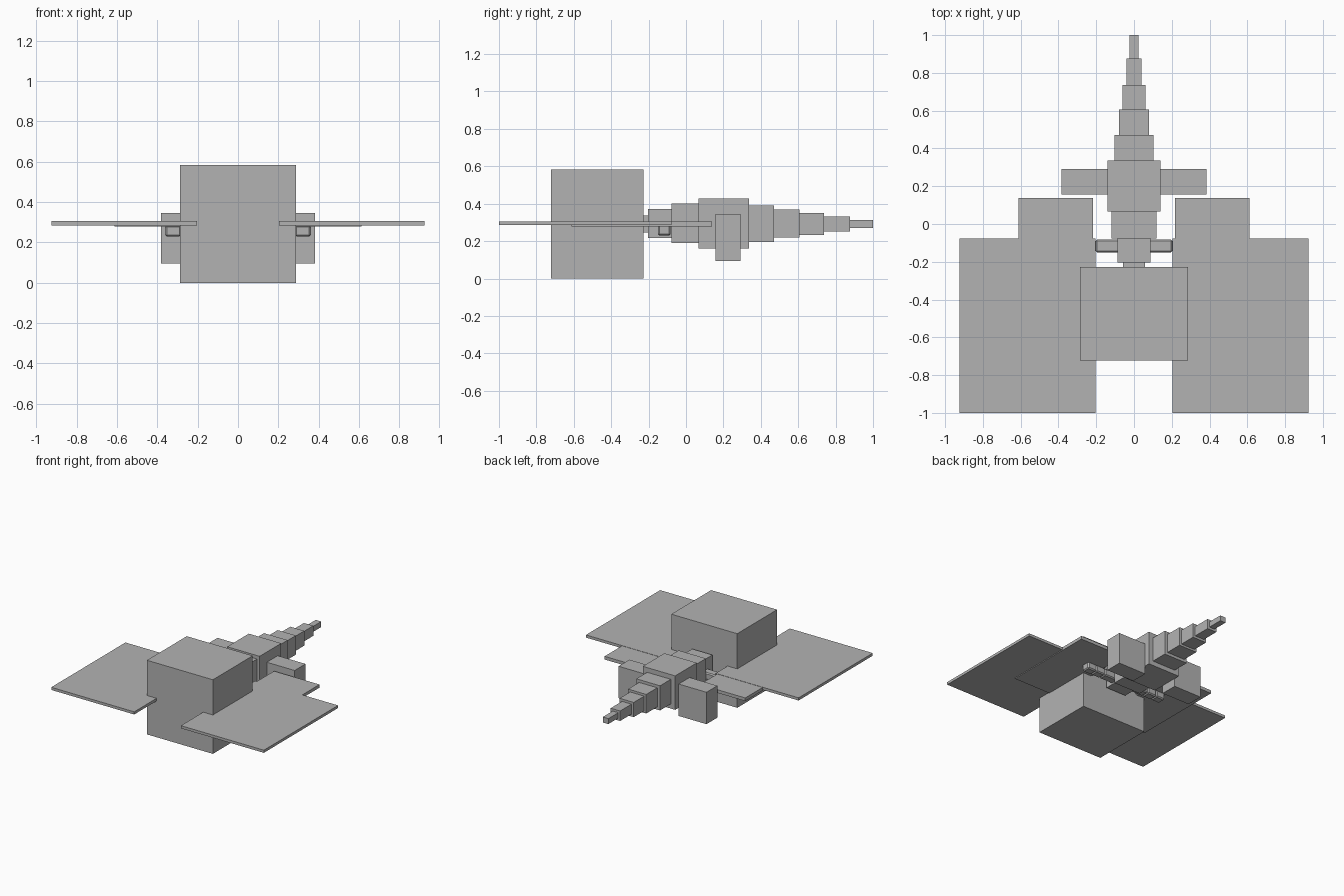
import bpy
import bmesh

if "Cube" in bpy.data.objects:
    bpy.data.objects.remove(bpy.data.objects["Cube"], do_unlink=True)

# One plain grey for the whole model
grey = bpy.data.materials.new("plain grey")
grey.use_nodes = True
colour = (0.45, 0.45, 0.45, 1.0)
grey.diffuse_color = colour
grey.node_tree.nodes["Principled BSDF"].inputs["Base Color"].default_value = colour


def box(name, x, y, z, bevel=0.0):
    """Box spanning the given (min, max) ranges, optionally chamfered."""
    bm = bmesh.new()
    bmesh.ops.create_cube(bm, size=1.0)
    for v in bm.verts:
        for i, (lo, hi) in enumerate((x, y, z)):
            v.co[i] = lo if v.co[i] < 0 else hi
    if bevel:
        bmesh.ops.bevel(bm, geom=bm.edges[:], offset=bevel, segments=1,
                        affect='EDGES', profile=0.5)
    bmesh.ops.recalc_face_normals(bm, faces=bm.faces[:])
    mesh = bpy.data.meshes.new(name)
    bm.to_mesh(mesh)
    bm.free()
    mesh.materials.append(grey)
    obj = bpy.data.objects.new(name, mesh)
    bpy.context.collection.objects.link(obj)
    return obj


def pair(name, x, y, z, bevel=0.0):
    """The same box on the left (+x) and the right (-x)."""
    box("left_" + name, x, y, z, bevel)
    box("right_" + name, (-x[1], -x[0]), y, z, bevel)


# Big block head
box("head", (-0.287, 0.287), (-0.722, -0.227), (0.0, 0.583))

# Neck, body and tapering tail: name, half width, y start, y end, bottom, top
segments = [
    ("neck", 0.058, -0.227, -0.200, 0.247, 0.338),
    ("shoulders", 0.088, -0.203, -0.072, 0.217, 0.372),
    ("chest", 0.119, -0.078, 0.070, 0.190, 0.400),
    ("abdomen", 0.141, 0.067, 0.336, 0.160, 0.427),
    ("tail_1", 0.103, 0.336, 0.470, 0.196, 0.390),
    ("tail_2", 0.079, 0.470, 0.607, 0.218, 0.368),
    ("tail_3", 0.061, 0.607, 0.737, 0.234, 0.350),
    ("tail_4", 0.041, 0.737, 0.877, 0.252, 0.331),
    ("tail_5", 0.024, 0.877, 1.0, 0.270, 0.313),
]
for name, w, y0, y1, z0, z1 in segments:
    box(name, (-w, w), (y0, y1), (z0, z1))

# Hind legs
pair("hind_leg", (0.139, 0.383), (0.157, 0.292), (0.095, 0.346))

# Chamfered arm joints reaching under the wings
for i, (x0, x1) in enumerate(((0.08, 0.203), (0.203, 0.283), (0.283, 0.361))):
    pair("arm_%d" % (i + 1), (x0, x1), (-0.150, -0.083), (0.229, 0.285), 0.008)

# Wings: a broad front plate and a smaller hind plate just beneath it
pair("front_wing", (0.203, 0.925), (-1.0, -0.078), (0.285, 0.306))
pair("hind_wing", (0.217, 0.612), (-0.612, 0.138), (0.279, 0.304))
